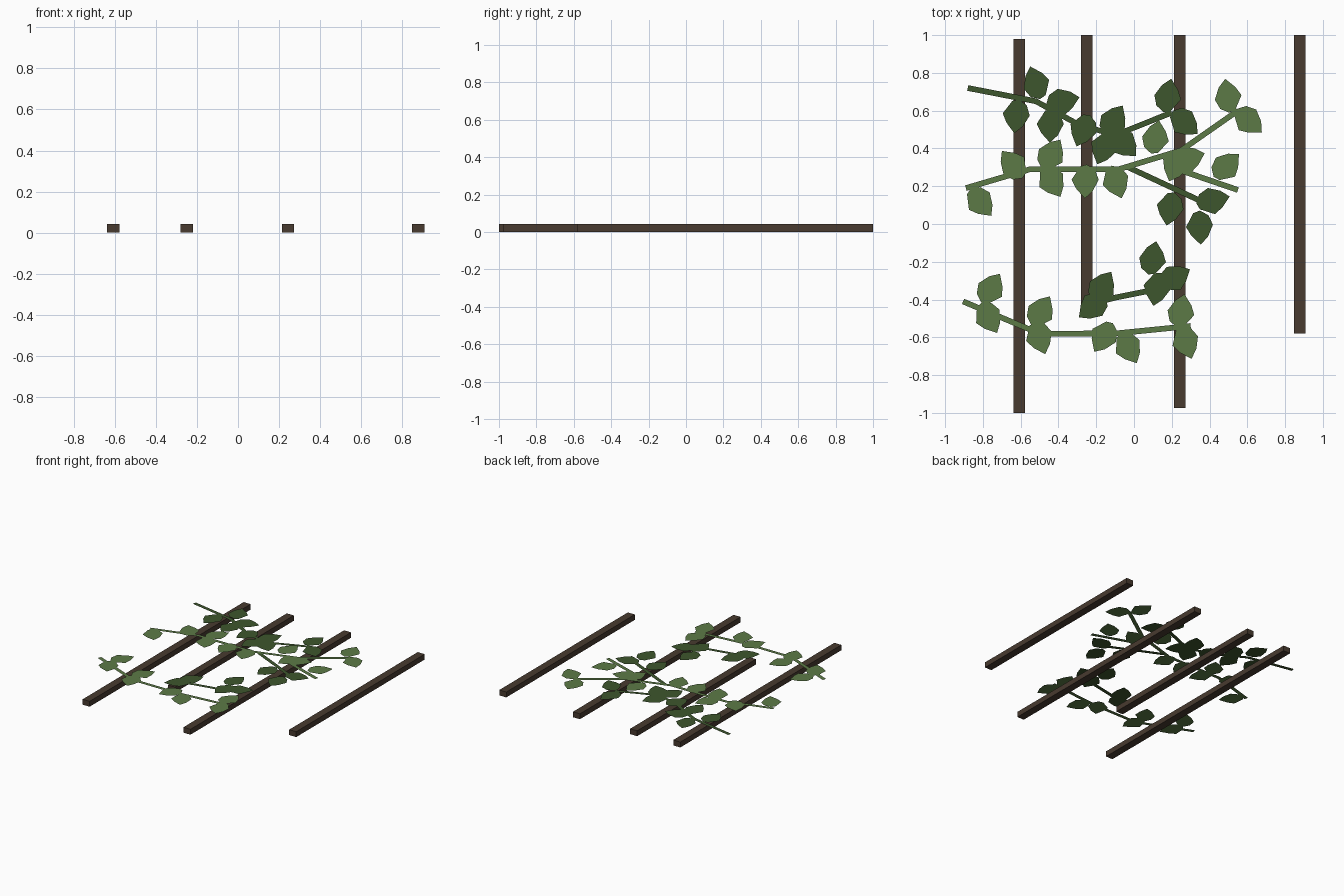
import bpy
import bmesh
from math import radians
from mathutils import Matrix, Vector

cube = bpy.data.objects.get("Cube")
if cube:
    bpy.data.objects.remove(cube, do_unlink=True)


def make_material(name, rgb):
    mat = bpy.data.materials.new(name)
    mat.use_nodes = True
    colour = (*rgb, 1)
    mat.diffuse_color = colour
    shader = mat.node_tree.nodes["Principled BSDF"]
    shader.inputs["Base Color"].default_value = colour
    shader.inputs["Roughness"].default_value = 0.9
    return mat


WOOD = make_material("dark brown wood", (0.065, 0.043, 0.029))
DARK = make_material("dark green foliage", (0.047, 0.092, 0.026))
LIGHT = make_material("light green foliage", (0.107, 0.193, 0.062))


def make_object(name, bm, mat):
    mesh = bpy.data.meshes.new(name)
    bm.to_mesh(mesh)
    bm.free()
    mesh.materials.append(mat)
    obj = bpy.data.objects.new(name, mesh)
    bpy.context.collection.objects.link(obj)
    return obj


# Roof beams: square timber running front to back
BEAM_WIDTH, BEAM_HEIGHT = 0.06, 0.042


def make_beam(name, x, front, back):
    bm = bmesh.new()
    bmesh.ops.create_cube(bm, size=1)
    bmesh.ops.scale(bm, verts=bm.verts, vec=(BEAM_WIDTH, back - front, BEAM_HEIGHT))
    bmesh.ops.translate(bm, verts=bm.verts, vec=(x, (front + back) / 2, BEAM_HEIGHT / 2))
    make_object(name, bm, WOOD)


make_beam("beam_far_right", -0.607, -1, 0.98)
make_beam("beam_short", -0.25, -0.46, 1)
make_beam("beam_middle_left", 0.243, -0.975, 1)
make_beam("beam_far_left", 0.877, -0.58, 1)


# Stems: flat ribbons following a path, mitred at the bends
STEM_WIDTH = 0.03


def make_stem(name, path, z, mat):
    points = [Vector(p) for p in path]
    bm = bmesh.new()
    rows = []
    for i, p in enumerate(points):
        before, after = points[max(i - 1, 0)], points[min(i + 1, len(points) - 1)]
        along = (after - before).normalized()
        side = Vector((-along.y, along.x)) * STEM_WIDTH / 2
        rows.append([bm.verts.new((*(p + s * side), z)) for s in (-1, 1)])
    for a, b in zip(rows, rows[1:]):
        bm.faces.new((a[0], b[0], b[1], a[1]))
    make_object(name, bm, mat)


# Leaves: one flat outline pointing along x, turned and placed for every leaf
LEAF = [(0.1, 0), (0.06, 0.042), (0, 0.073), (-0.053, 0.053),
        (-0.08, 0.01), (-0.07, -0.025), (0, -0.07), (0.048, -0.046)]


def make_leaves(name, placements, z, mat):
    bm = bmesh.new()
    for x, y, angle in placements:
        place = Matrix.Translation((x, y, z)) @ Matrix.Rotation(radians(angle), 4, "Z")
        bm.faces.new([bm.verts.new(place @ Vector((*p, 0))) for p in LEAF])
    make_object(name, bm, mat)


def make_vine(name, mat, z, path, leaves):
    make_stem(name + "_stem", path, z, mat)
    make_leaves(name + "_leaves", leaves, z + 0.003, mat)


# Dark vines
make_vine("back_dark_vine", DARK, 0.068,
          [(-.88, .72), (-.52, .65), (-.3, .53), (-.1, .47), (.2, .59)],
          [(-.515, .74, 110), (-.625, .58, 265), (-.385, .645, 15),
           (-.445, .53, 270), (-.27, .505, 250), (-.11, .54, 60),
           (-.16, .41, 250), (-.06, .43, 315), (.18, .67, 80), (.26, .54, 320)])
make_vine("middle_dark_vine", DARK, 0.068,
          [(-.03, .3), (.4, .1)],
          [(.41, .12, 15), (.19, .09, 260), (.345, -.01, 275)])
make_vine("front_dark_vine", DARK, 0.068,
          [(-.22, -.42), (-.1, -.39), (.2, -.33)],
          [(.1, -.19, 80), (.21, -.29, 30), (.12, -.335, 260),
           (-.17, -.34, 60), (-.215, -.43, 220)])

# Light vines
make_vine("middle_light_vine", LIGHT, 0.07,
          [(-.89, .19), (-.55, .29), (-.08, .29), (.25, .39), (.55, .6)],
          [(-.635, .31, 130), (-.82, .12, 310), (-.44, .36, 60), (-.44, .23, 300),
           (-.26, .235, 270), (-.1, .23, 290), (.115, .45, 80), (.22, .32, 250),
           (.28, .34, 20), (.5, .67, 100), (.6, .55, 320)])
make_vine("light_side_shoot", LIGHT, 0.07,
          [(.2, .3), (.55, .18)],
          [(.485, .3, 45)])
make_vine("front_light_vine", LIGHT, 0.07,
          [(-.905, -.41), (-.5, -.58), (-.1, -.58), (.3, -.54)],
          [(-.76, -.35, 60), (-.775, -.49, 300), (-.495, -.47, 60), (-.505, -.595, 290),
           (-.16, -.59, 240), (-.035, -.65, 300), (.25, -.47, 80), (.27, -.62, 290)])
